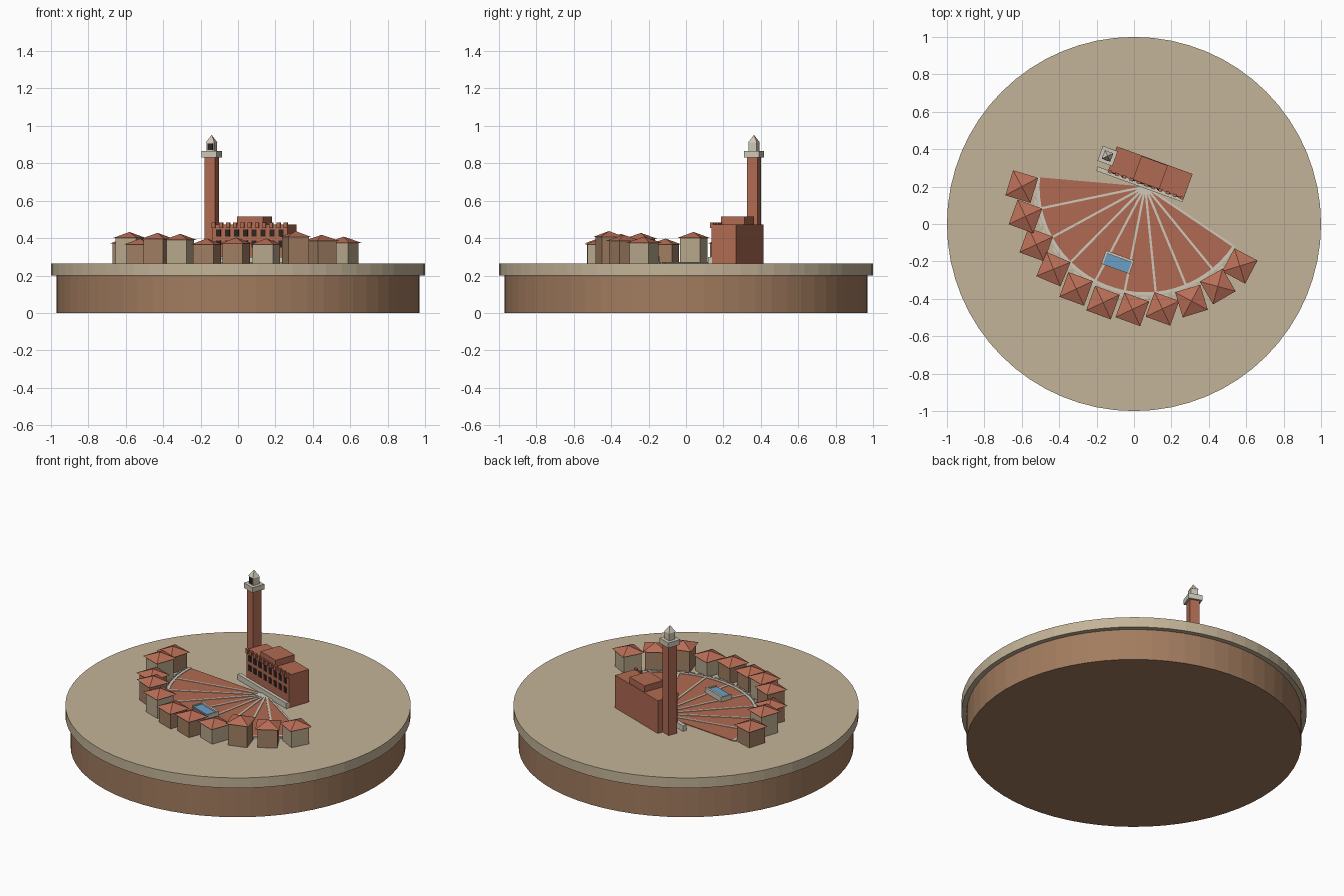
import bpy, bmesh, math
from mathutils import Matrix, Vector

old = bpy.data.objects.get("Cube")
if old:
    bpy.data.objects.remove(old, do_unlink=True)


def material(name, code):
    def linear(c):
        return c / 12.92 if c < 0.04 else ((c + 0.055) / 1.055) ** 2.4
    color = [linear(v / 255) for v in bytes.fromhex(code)] + [1.0]
    mat = bpy.data.materials.new(name)
    mat.use_nodes = True
    mat.diffuse_color = color
    mat.node_tree.nodes["Principled BSDF"].inputs["Base Color"].default_value = color
    return mat


SAND = material("sand", "c4b498")
EARTH = material("earth", "a27c5f")
BRICK = material("brick", "b06a52")
ROOF = material("terracotta", "b96e57")
STONE = material("pale_stone", "cfc8b8")
DARK = material("dark_opening", "2c2523")
WATER = material("water", "6a9fc6")
BEIGE = material("beige_plaster", "b8a88c")
TAN = material("tan_plaster", "a07e62")

# Town frame: square's apex is the origin, turned clockwise
GROUND = 0.265
TOWN = Matrix.Translation((0.06, 0.20, 0)) @ Matrix.Rotation(math.radians(-20), 4, "Z")


def finish(name, bm, mats, frame=TOWN):
    bmesh.ops.recalc_face_normals(bm, faces=bm.faces)
    mesh = bpy.data.meshes.new(name)
    bm.to_mesh(mesh)
    bm.free()
    for mat in mats:
        mesh.materials.append(mat)
    obj = bpy.data.objects.new(name, mesh)
    obj.matrix_world = frame
    bpy.context.collection.objects.link(obj)
    return obj


def add_box(bm, x, y, z0, z1, w, d):
    m = Matrix.Translation((x, y, (z0 + z1) / 2)) @ Matrix.Diagonal((w, d, z1 - z0, 1))
    bmesh.ops.create_cube(bm, size=1, matrix=m)


def box(name, mat, *dims, frame=TOWN):
    bm = bmesh.new()
    add_box(bm, *dims)
    return finish(name, bm, [mat], frame)


def pyramid(name, mat, x, y, z0, z1, w, frame=TOWN):
    bm = bmesh.new()
    m = Matrix.Translation((x, y, (z0 + z1) / 2)) @ Matrix.Rotation(math.pi / 4, 4, "Z")
    bmesh.ops.create_cone(bm, cap_ends=True, segments=4, radius1=w / math.sqrt(2),
                          radius2=0, depth=z1 - z0, matrix=m)
    return finish(name, bm, [mat], frame)


def disc(name, mat, r, z0, z1):
    bm = bmesh.new()
    bmesh.ops.create_cone(bm, cap_ends=True, segments=64, radius1=r, radius2=r,
                          depth=z1 - z0, matrix=Matrix.Translation((0, 0, (z0 + z1) / 2)))
    return finish(name, bm, [mat], Matrix())


def polar(r, deg, z):
    a = math.radians(deg)
    return Vector((r * math.cos(a), r * math.sin(a), z))


def sector(name, mat, r0, r1, a0, a1, z0, z1, steps=27):
    """Extruded wedge, or a ring piece when r0 is above zero."""
    bm = bmesh.new()
    angles = [a0 + (a1 - a0) * i / steps for i in range(steps + 1)]
    pts = [polar(r1, a, z0) for a in angles]
    pts += [polar(r0, a, z0) for a in reversed(angles)] if r0 else [Vector((0, 0, z0))]
    face = bm.faces.new([bm.verts.new(p) for p in pts])
    top = bmesh.ops.extrude_face_region(bm, geom=[face])["geom"]
    bmesh.ops.translate(bm, vec=(0, 0, z1 - z0),
                        verts=[v for v in top if isinstance(v, bmesh.types.BMVert)])
    return finish(name, bm, [mat])


# Round plinth
disc("plinth_base", EARTH, 0.97, 0, 0.2)
disc("plinth_top", SAND, 1.0, 0.2, GROUND)

# Fan-shaped square with pale ribs and rim
FAN_R, A0, A1, SECTORS = 0.565, 195, 346, 9
sector("square_paving", BRICK, 0, FAN_R, A0, A1, GROUND - 0.01, GROUND + 0.004)
sector("square_rim", STONE, FAN_R, FAN_R + 0.018, A0, A1, GROUND - 0.01, GROUND + 0.007)
bm = bmesh.new()
for i in range(1, SECTORS + 1):
    a = math.radians(A0 + (A1 - A0) * i / SECTORS)
    m = (Matrix.Rotation(a, 4, "Z") @ Matrix.Translation((FAN_R / 2, 0, GROUND + 0.002))
         @ Matrix.Diagonal((FAN_R, 0.012, 0.01, 1)))
    bmesh.ops.create_cube(bm, size=1, matrix=m)
finish("square_ribs", bm, [STONE])

# Kerb stones outside the rim
bm = bmesh.new()
for i in range(28):
    a = math.radians(A0 + (A1 - A0) * (i + 0.5) / 28)
    m = (Matrix.Rotation(a, 4, "Z") @ Matrix.Translation((FAN_R + 0.028, 0, GROUND + 0.002))
         @ Matrix.Diagonal((0.01, 0.036, 0.01, 1)))
    bmesh.ops.create_cube(bm, size=1, matrix=m)
finish("kerb_stones", bm, [STONE])

# Fountain basin
FY = -0.43
box("fountain_floor", STONE, 0, FY, GROUND, 0.285, 0.16, 0.075)
box("fountain_back_wall", STONE, 0, FY + 0.031, GROUND, 0.302, 0.16, 0.014)
for side in (-1, 1):
    box("fountain_side_wall", STONE, side * 0.075, FY, GROUND, 0.298, 0.01, 0.075)
box("fountain_water", WATER, 0, FY - 0.006, 0.284, 0.292, 0.14, 0.06)

# Town hall
PY, PL, PD = 0.08, 0.43, 0.14
FRONT = PY - PD / 2
box("hall_body", BRICK, 0, PY, GROUND, 0.474, PL, PD)
box("hall_upper_block", BRICK, 0, PY, 0.47, 0.515, 0.15, PD - 0.006)
box("hall_stone_base", STONE, -0.03, FRONT - 0.008, GROUND, 0.3, PL + 0.06, 0.024)
bm = bmesh.new()
for i in range(11):
    add_box(bm, (i - 5) * 0.041, FRONT, 0.455, 0.484, 0.02, 0.016)
finish("hall_battlements", bm, [BRICK])
bm = bmesh.new()
for z in (0.35, 0.41):
    for i in range(8):
        add_box(bm, (i - 3.5) * 0.051, FRONT, z, z + 0.036, 0.027, 0.008)
finish("hall_windows", bm, [DARK])

# Bell tower
TX, TY = -0.245, PY + 0.005
box("tower_shaft", BRICK, TX, TY, GROUND, 0.835, 0.06, 0.06)
box("tower_crown", STONE, TX, TY, 0.832, 0.865, 0.085, 0.085)
box("tower_lantern", STONE, TX, TY, 0.865, 0.912, 0.044, 0.044)
box("lantern_opening", DARK, TX, TY - 0.022, 0.87, 0.907, 0.03, 0.006)
pyramid("tower_cap", STONE, TX, TY, 0.912, 0.952, 0.048)

# Ring of houses: eave height and extra turn of each
eaves = (0.37, 0.4, 0.365, 0.395, 0.39, 0.365, 0.37, 0.365, 0.405, 0.385, 0.375)
turns = (3, 0, 0, -3, 0, 0, 0, 0, 37, 50, -8)
for i, (eave, turn) in enumerate(zip(eaves, turns)):
    frame = (TOWN @ Matrix.Translation(polar(0.66, 200 + 14 * i, 0))
             @ Matrix.Rotation(math.radians(turn), 4, "Z"))
    wall = BEIGE if i % 3 == 1 else TAN
    box("house_walls", wall, 0, 0, GROUND, eave, 0.115, 0.115, frame=frame)
    pyramid("house_roof", ROOF, 0, 0, eave, eave + 0.033, 0.14, frame=frame)
